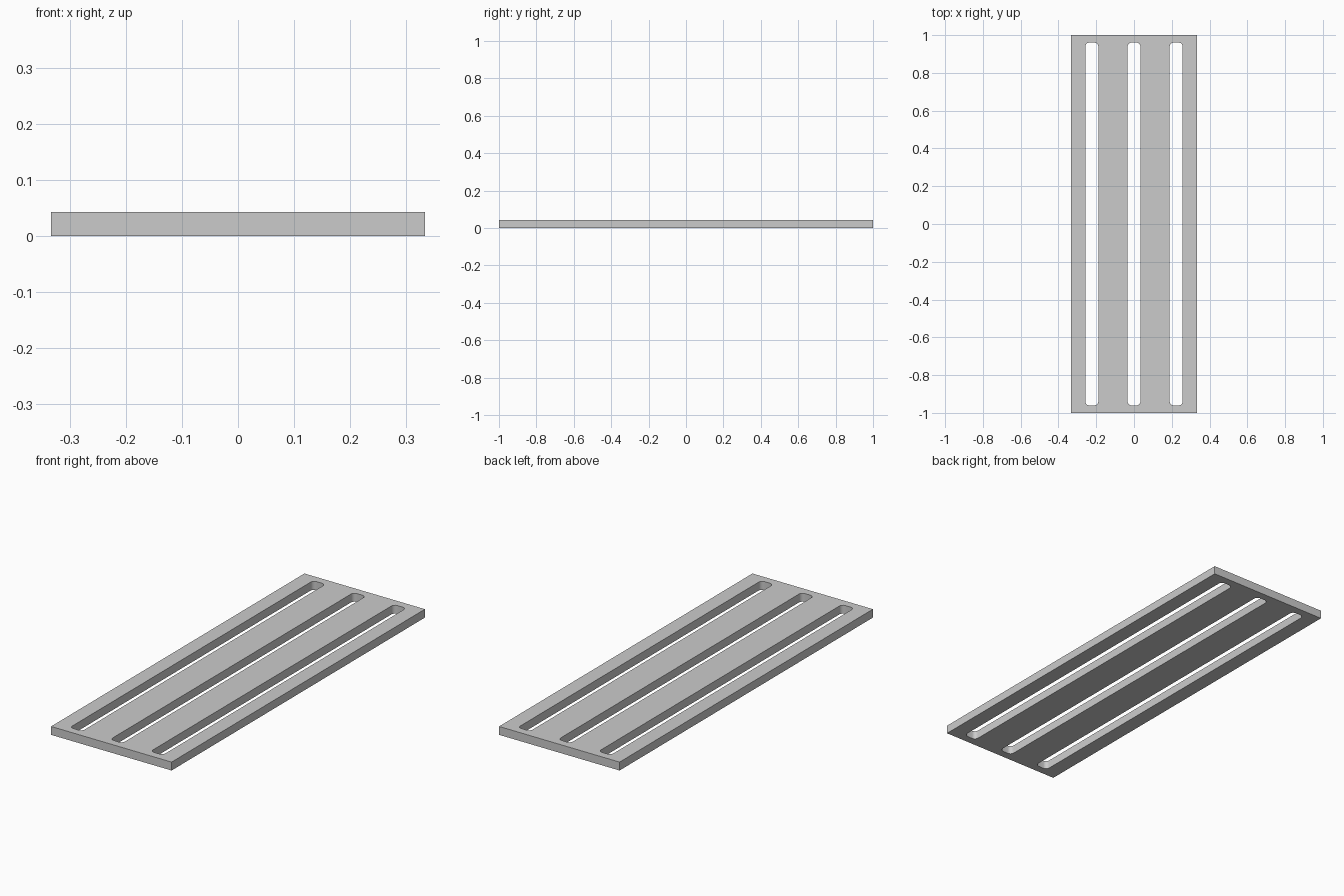
import bpy, bmesh, math

if "Cube" in bpy.data.objects:
    bpy.data.objects.remove(bpy.data.objects["Cube"])

W, L, H = 0.666, 2.0, 0.042          # plate size
SLOT_W, SLOT_L, R = 0.068, 1.92, 0.02  # slot size and corner radius
SLOT_X = (-0.223, 0.0, 0.223)


def rounded_rect(cx, w, l, r, seg=6):
    """Outline points of a rectangle with rounded corners."""
    pts = []
    for i, (sx, sy) in enumerate(((1, 1), (-1, 1), (-1, -1), (1, -1))):
        for k in range(seg + 1):
            a = math.pi / 2 * (i + k / seg)
            pts.append((cx + sx * (w / 2 - r) + r * math.cos(a),
                        sy * (l / 2 - r) + r * math.sin(a)))
    return pts


def add_loop(bm, pts):
    vs = [bm.verts.new((x, y, 0)) for x, y in pts]
    return [bm.edges.new((vs[i - 1], vs[i])) for i in range(len(vs))]


# Plate outline with three long slots, filled and extruded
bm = bmesh.new()
edges = add_loop(bm, [(-W/2, -L/2), (W/2, -L/2), (W/2, L/2), (-W/2, L/2)])
for x in SLOT_X:
    edges += add_loop(bm, rounded_rect(x, SLOT_W, SLOT_L, R))
bmesh.ops.triangle_fill(bm, edges=edges, use_beauty=True, normal=(0, 0, 1))
ext = bmesh.ops.extrude_face_region(bm, geom=bm.faces[:], use_keep_orig=True)
top = [g for g in ext["geom"] if isinstance(g, bmesh.types.BMVert)]
bmesh.ops.translate(bm, verts=top, vec=(0, 0, H))
bmesh.ops.recalc_face_normals(bm, faces=bm.faces[:])

mesh = bpy.data.meshes.new("slotted_plate")
bm.to_mesh(mesh)
bm.free()
plate = bpy.data.objects.new("slotted_plate", mesh)
bpy.context.collection.objects.link(plate)

# Smooth slot corners, sharp rims
bpy.context.view_layer.objects.active = plate
plate.select_set(True)
bpy.ops.object.shade_smooth_by_angle(angle=math.radians(30))
